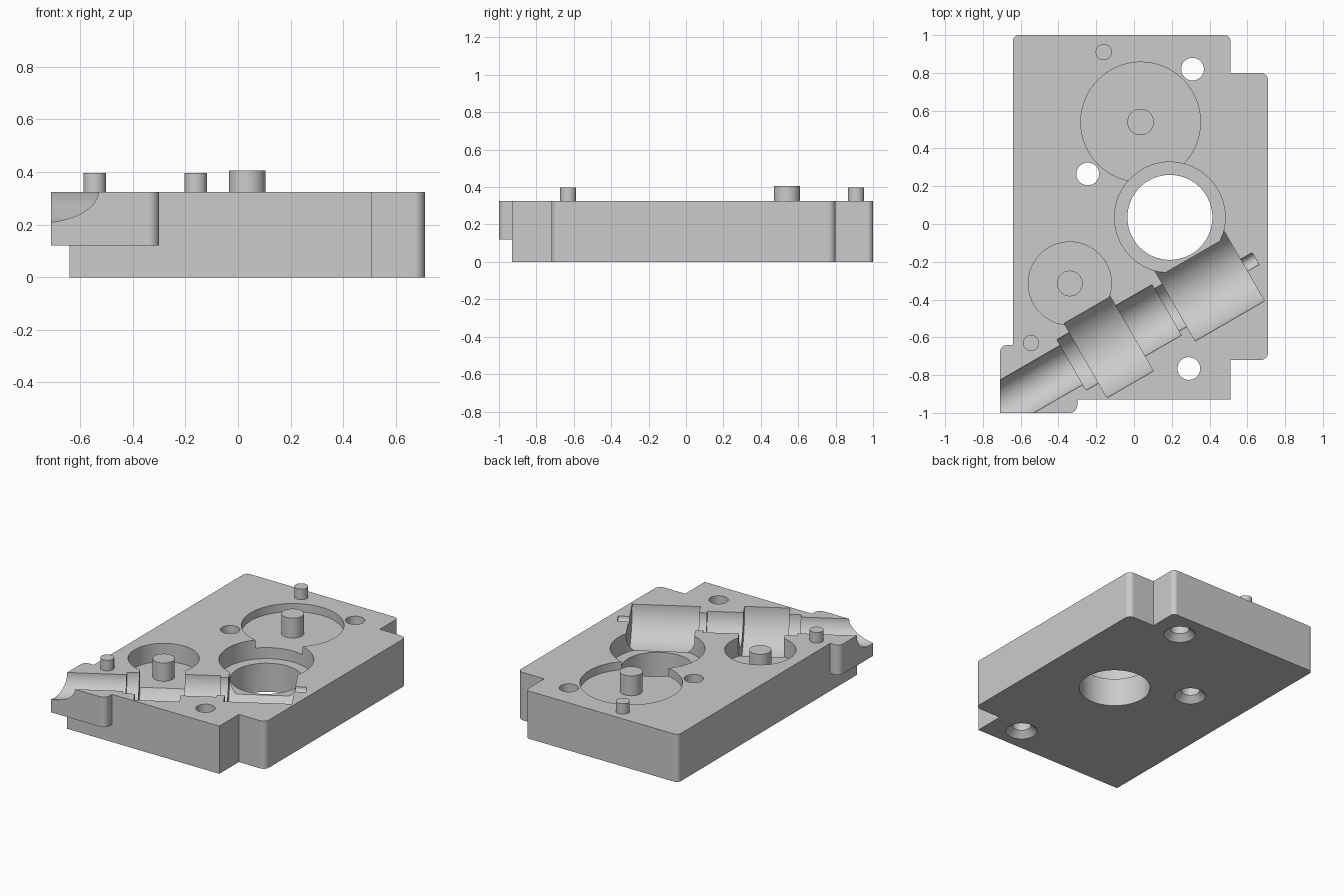
import bpy, bmesh, math
from mathutils import Matrix, Vector

cube = bpy.data.objects.get("Cube")
if cube:
    bpy.data.objects.remove(cube, do_unlink=True)

grey = bpy.data.materials.new("plain_grey")
grey.use_nodes = True
grey.diffuse_color = (0.6, 0.6, 0.6, 1)
grey.node_tree.nodes["Principled BSDF"].inputs["Base Color"].default_value = (0.6, 0.6, 0.6, 1)

TOP = 0.325


def make_object(name, bm):
    bmesh.ops.recalc_face_normals(bm, faces=bm.faces)
    mesh = bpy.data.meshes.new(name)
    bm.to_mesh(mesh)
    bm.free()
    mesh.materials.append(grey)
    obj = bpy.data.objects.new(name, mesh)
    bpy.context.collection.objects.link(obj)
    return obj


def prism(name, corners, z0, z1):
    """Extrude an outline of (x, y, corner radius) points."""
    points = []
    for i, (x, y, r) in enumerate(corners):
        p = Vector((x, y))
        if not r:
            points.append(p)
            continue
        a = (Vector(corners[i - 1][:2]) - p).normalized()
        b = (Vector(corners[(i + 1) % len(corners)][:2]) - p).normalized()
        for k in range(9):
            ang = k / 8 * math.pi / 2
            points.append(p + a * r * (1 - math.sin(ang)) + b * r * (1 - math.cos(ang)))
    bm = bmesh.new()
    face = bm.faces.new([bm.verts.new((p.x, p.y, z0)) for p in points])
    top = bmesh.ops.extrude_face_region(bm, geom=[face])["geom"]
    bmesh.ops.translate(bm, vec=(0, 0, z1 - z0),
                        verts=[v for v in top if isinstance(v, bmesh.types.BMVert)])
    return make_object(name, bm)


def lathe(name, profile, matrix, sides=72):
    """Solid of revolution from (radius, height) points."""
    bm = bmesh.new()
    rings = [[bm.verts.new((r * math.cos(2 * math.pi * k / sides),
                            r * math.sin(2 * math.pi * k / sides), h))
              for k in range(sides)] for r, h in profile]
    for low, high in zip(rings, rings[1:]):
        for k in range(sides):
            n = (k + 1) % sides
            bm.faces.new((low[k], low[n], high[n], high[k]))
    bm.faces.new(rings[0])
    bm.faces.new(rings[-1])
    bm.transform(matrix)
    return make_object(name, bm)


def at(x, y):
    return Matrix.Translation((x, y, 0))


def combine(target, other, operation):
    mod = target.modifiers.new("combine", "BOOLEAN")
    mod.operation = operation
    mod.solver = "EXACT"
    mod.object = other
    bpy.context.view_layer.objects.active = target
    bpy.ops.object.modifier_apply(modifier=mod.name)
    bpy.data.objects.remove(other, do_unlink=True)


def smooth(obj):
    bpy.ops.object.select_all(action="DESELECT")
    obj.select_set(True)
    bpy.context.view_layer.objects.active = obj
    bpy.ops.object.shade_smooth_by_angle(angle=math.radians(30))


# Housing block with its side tab and the raised corner lug
housing = prism("housing", [(-0.64, -0.93, 0), (0.51, -0.93, 0), (0.51, -0.72, 0),
                            (0.71, -0.72, 0.04), (0.71, 0.8, 0.04), (0.51, 0.8, 0),
                            (0.51, 1, 0.03), (-0.64, 1, 0.03)], 0, TOP)
lug = prism("lug", [(-0.71, -1, 0), (-0.3, -1, 0.04), (-0.3, -0.64, 0),
                    (-0.71, -0.64, 0.04)], 0.12, TOP)
combine(housing, lug, "UNION")

# Gear pockets and the stepped main bore
cutters = [
    lathe("large_pocket", [(0.317, 0.27), (0.317, 0.5)], at(0.035, 0.54)),
    lathe("small_pocket", [(0.22, 0.2), (0.22, 0.5)], at(-0.34, -0.315)),
    lathe("main_bore", [(0.225, -0.1), (0.225, 0.195), (0.293, 0.195), (0.293, 0.5)],
          at(0.19, 0.035)),
]
# Screw holes, countersunk underneath
for x, y in [(0.31, 0.82), (-0.245, 0.265), (0.29, -0.765)]:
    cutters.append(lathe("screw_hole", [(0.12, -0.02), (0.06, 0.04), (0.06, 0.5)], at(x, y), 48))

# Slanted stepped shaft channel: (radius, start, end) along its axis
steps = [(0.12, -1.2, -0.382), (0.155, -0.382, -0.306), (0.245, -0.306, -0.023),
         (0.155, -0.023, 0.2), (0.13, 0.2, 0.249), (0.218, 0.249, 0.672),
         (0.037, 0.672, 0.743)]
channel_matrix = (Matrix.Translation((0, -0.555, TOP))
                  @ Matrix.Rotation(math.radians(30), 4, "Z")
                  @ Matrix.Rotation(math.radians(90), 4, "Y"))
profile = [(r, h) for r, start, end in steps for h in (start, end)]
cutters.append(lathe("shaft_channel", profile, channel_matrix, 96))
for cutter in cutters:
    combine(housing, cutter, "DIFFERENCE")
smooth(housing)
housing.modifiers.new("even_shading", "WEIGHTED_NORMAL").keep_sharp = True

# Gear axles and locating pins
for name, x, y, r, z0, z1 in [("large_gear_axle", 0.035, 0.54, 0.07, 0.26, 0.405),
                              ("small_gear_axle", -0.34, -0.315, 0.068, 0.19, TOP),
                              ("back_locating_pin", -0.16, 0.91, 0.043, 0.3, 0.397),
                              ("front_locating_pin", -0.545, -0.63, 0.043, 0.3, 0.397)]:
    smooth(lathe(name, [(r, z0), (r, z1)], at(x, y), 48))
